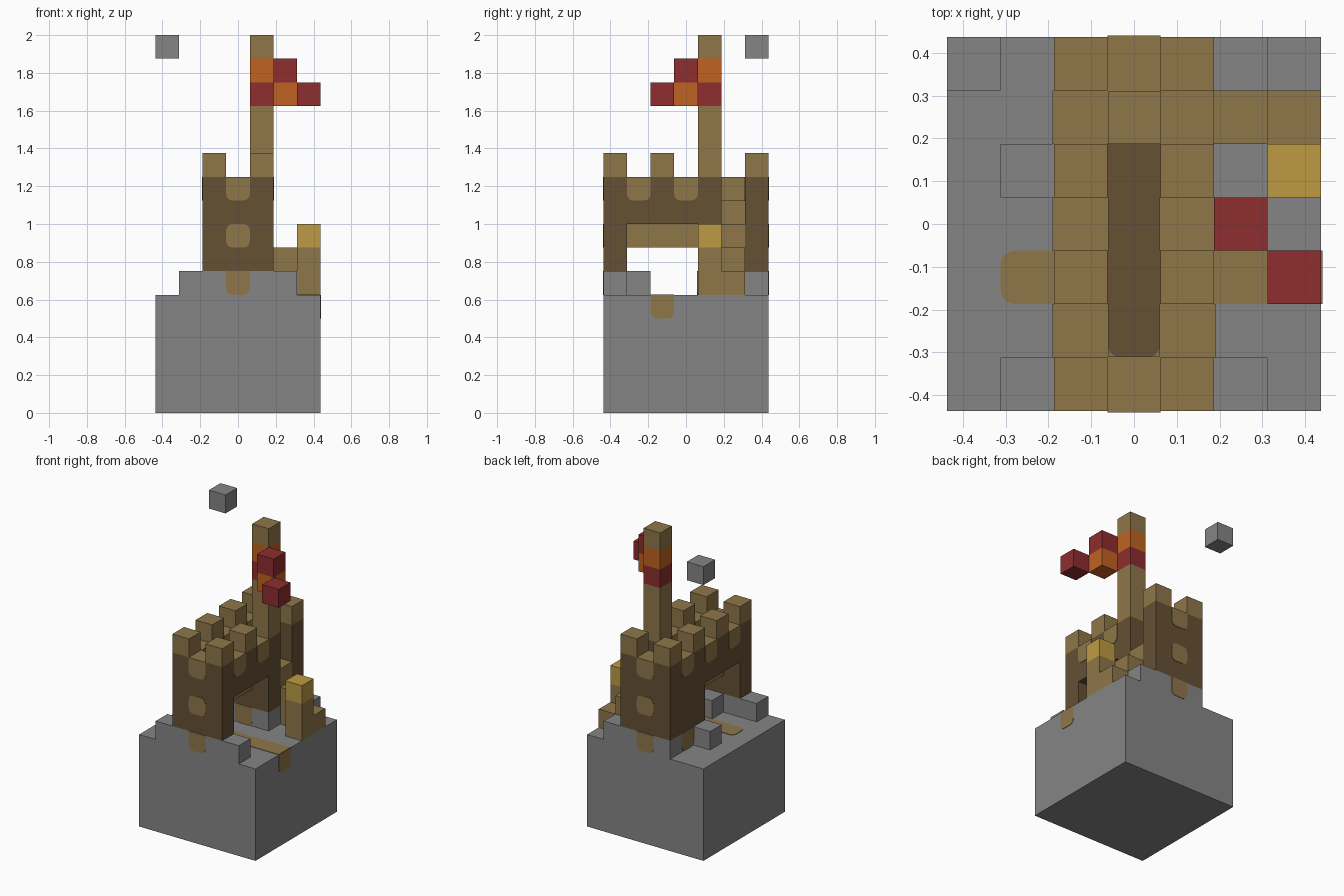
import bpy, bmesh, math
from mathutils import Vector

cube = bpy.data.objects.get("Cube")
if cube:
    bpy.data.objects.remove(cube, do_unlink=True)

U = 0.125                               # size of one building block
ORIGIN = Vector((-3.5 * U, -3.5 * U, 0))


def material(name, rgb):
    m = bpy.data.materials.new(name)
    m.use_nodes = True
    m.diffuse_color = (*rgb, 1)
    m.node_tree.nodes["Principled BSDF"].inputs["Base Color"].default_value = (*rgb, 1)
    return m


STONE = material("grey stone", (0.235, 0.235, 0.235))
SAND = material("light brown", (0.275, 0.184, 0.068))
WALL = material("dark brown", (0.133, 0.082, 0.034))
GOLD = material("gold", (0.51, 0.325, 0.058))
RED = material("flag red", (0.271, 0.026, 0.028))
ORANGE = material("flag orange", (0.527, 0.122, 0.015))


def finish(name, bm, mats):
    bmesh.ops.recalc_face_normals(bm, faces=bm.faces)
    mesh = bpy.data.meshes.new(name)
    bm.to_mesh(mesh)
    bm.free()
    for m in mats:
        mesh.materials.append(m)
    obj = bpy.data.objects.new(name, mesh)
    bpy.context.collection.objects.link(obj)
    return obj


def block(name, x, y, z, mat, top=None):
    """Box over block ranges (start, end); upward faces may take another colour."""
    bm = bmesh.new()
    bmesh.ops.create_cube(bm, size=1)
    for v in bm.verts:
        v.co = ORIGIN + U * Vector([r[0] + (c + 0.5) * (r[1] - r[0])
                                    for r, c in zip((x, y, z), v.co)])
    bm.normal_update()
    for f in bm.faces:
        f.material_index = int(top is not None and f.normal.z > 0.5)
    return finish(name, bm, [mat, top] if top else [mat])


def cell(name, i, j, k, mat):
    return block(name, (i, i + 1), (j, j + 1), (k, k + 1), mat)


def plate(name, axis, at, u, v, mat, side, rounded):
    """Thin painted plate on plane `at`; rounded lists the rounded corners 0-3."""
    thick, rad = 0.003 / U, 0.26
    corners = [(u[0], v[0], 1, 1), (u[1], v[0], -1, 1),
               (u[1], v[1], -1, -1), (u[0], v[1], 1, -1)]
    outline = []
    for n, (a, b, sa, sb) in enumerate(corners):
        if n not in rounded:
            outline.append((a, b))
            continue
        for s in range(4):
            t = math.pi + n * math.pi / 2 + s * math.pi / 6
            outline.append((a + sa * rad + rad * math.cos(t),
                            b + sb * rad + rad * math.sin(t)))
    bm = bmesh.new()
    verts = []
    for a, b in outline:
        co = [a, b]
        co.insert(axis, at)
        verts.append(bm.verts.new(ORIGIN + U * Vector(co)))
    face = bm.faces.new(verts)
    out = bmesh.ops.extrude_face_region(bm, geom=[face])["geom"]
    push = Vector((0, 0, 0))
    push[axis] = side * thick * U
    bmesh.ops.translate(bm, vec=push, verts=[g for g in out if isinstance(g, bmesh.types.BMVert)])
    return finish(name, bm, [mat])


def patch(name, axis, side, i, j, k, rounded=(0, 1)):
    """Light patch on one upright side of a block."""
    pos = [i, j, k]
    at = pos.pop(axis) + (side > 0)
    return plate(name, axis, at, (pos[0], pos[0] + 1), (pos[1], pos[1] + 1),
                 SAND, side, rounded)


# Rock base and foundations
block("base", (0, 7), (0, 7), (0, 5), STONE)
block("front_foundation", (1, 6), (0, 1), (5, 6), STONE)
block("rear_foundation", (2, 5), (4, 7), (5, 6), STONE)
cell("inner_step", 3, 1, 5, STONE)
cell("rear_stone", 5, 6, 5, STONE)
cell("side_stone", 1, 4, 5, STONE)
cell("floating_stone", 0, 6, 15, STONE)

# Path through the archway
plate("path", 2, 5, (1, 7), (2, 3), SAND, 1, (0, 3))
patch("path_end", 0, 1, 6, 2, 4)

# Castle walls
block("front_wall", (2, 5), (0, 1), (6, 10), WALL, SAND)
block("back_wall", (2, 5), (6, 7), (6, 10), WALL, SAND)
for side, i in (("right", 2), ("left", 4)):
    block(side + "_arch_wall", (i, i + 1), (1, 4), (8, 10), WALL, SAND)
block("right_rear_wall", (2, 3), (4, 6), (6, 10), WALL, SAND)
block("left_rear_wall", (4, 5), (4, 5), (6, 10), WALL, SAND)
cell("inner_wall", 3, 4, 6, WALL)

# Walkway floor
block("floor", (3, 4), (1, 5), (7, 8), SAND)
plate("floor_top", 2, 8, (3, 4), (1, 5), WALL, 1, (0, 1))

# Stairs climbing to the wall top
for i, bottom, top in ((6, 5, 6), (5, 5, 7), (4, 6, 8), (3, 6, 9)):
    block("stair", (i, i + 1), (5, 6), (bottom, top), SAND)
patch("top_stair_face", 0, 1, 2, 5, 9, ())

# Battlements
for j in (0, 2, 4, 6):
    for i in (2, 4):
        if (i, j) != (4, 4):
            cell("merlon", i, j, 10, SAND)

# Light patches below the gaps in the battlements
for side in (-1, 1):
    for j in (0, 6):
        patch("gap_patch", 1, side, 3, j, 9)
    for i in (2, 4):
        for j in (1, 3):
            patch("gap_patch", 0, side, i, j, 9)
patch("gap_patch", 0, -1, 2, 5, 9)

# Windows and foundation patches
for side, j in ((-1, 0), (1, 6)):
    patch("window", 1, side, 3, j, 7, (0, 1, 2, 3))
    patch("door_patch", 1, side, 3, j, 5)
patch("inner_door_patch", 1, -1, 3, 4, 5)
patch("side_door_patch", 0, -1, 2, 5, 5)

# Small lantern tower
block("lantern_post", (6, 7), (4, 5), (5, 7), SAND)
cell("lantern", 6, 4, 7, GOLD)

# Flagpole and checked flag blowing diagonally
block("flagpole", (4, 5), (4, 5), (10, 13), SAND)
cell("flagpole_tip", 4, 4, 15, SAND)
for n in range(3):
    cell("flag_lower", 4 + n, 4 - n, 13, ORANGE if n % 2 else RED)
for n in range(2):
    cell("flag_upper", 4 + n, 4 - n, 14, RED if n % 2 else ORANGE)
